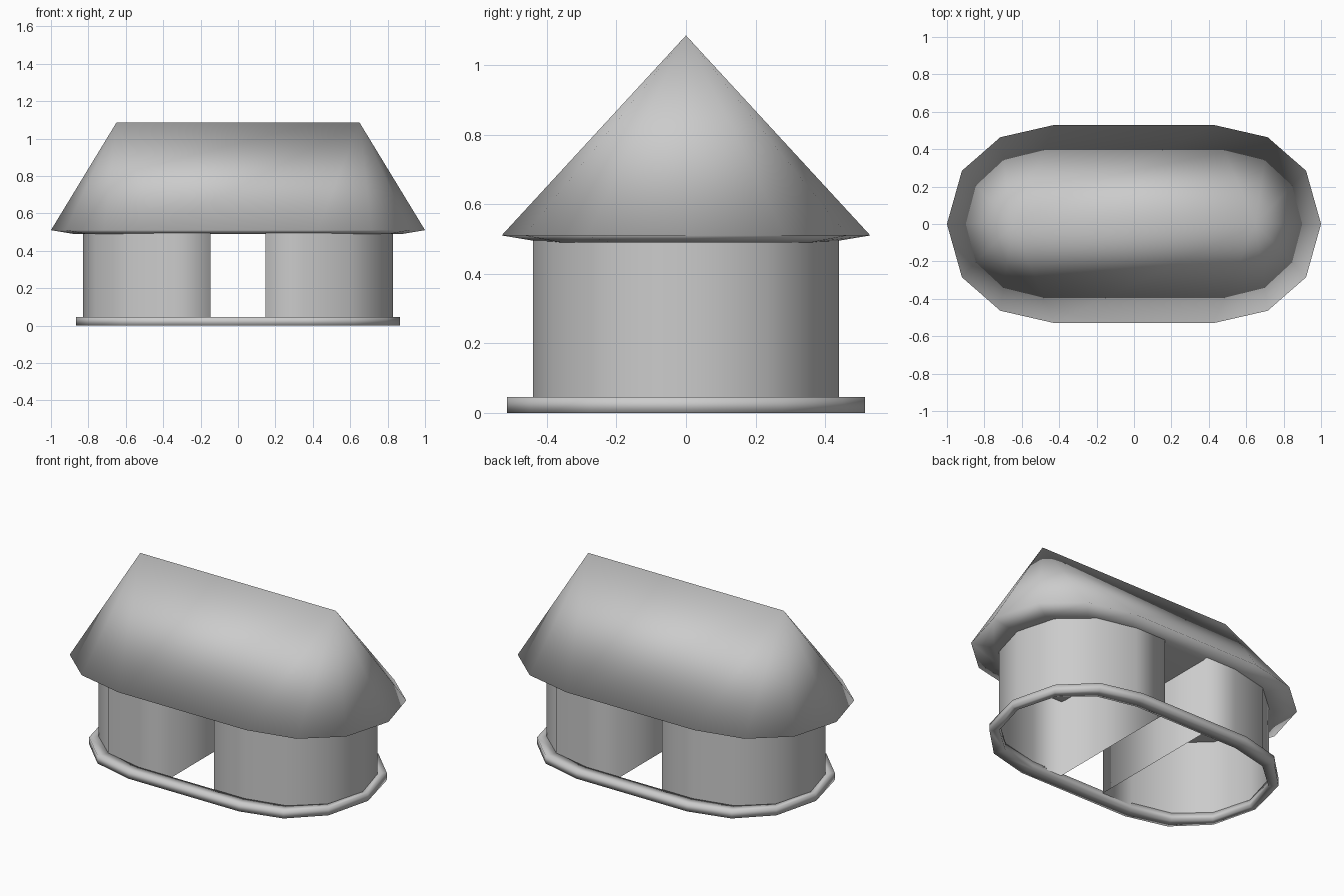
import bpy

if "Cube" in bpy.data.objects:
    bpy.data.objects.remove(bpy.data.objects["Cube"])

# Quarter outline shared by the roof, walls and plinth (unit half-sizes)
QUARTER = [(1.0, 0.0), (0.92, 0.537), (0.715, 0.875), (0.425, 1.0)]


def outline(sx, sy, z):
    """14-sided rounded plan, counter-clockwise."""
    right = [(x, y) for x, y in QUARTER]
    left = [(-x, y) for x, y in reversed(QUARTER)]
    top = right + left
    bottom = [(x, -y) for x, y in reversed(top[1:-1])]
    return [(x * sx, y * sy, z) for x, y in top + bottom]


def make(name, verts, faces):
    mesh = bpy.data.meshes.new(name)
    mesh.from_pydata(verts, [], faces)
    for p in mesh.polygons:
        p.use_smooth = True
    obj = bpy.data.objects.new(name, mesh)
    bpy.context.collection.objects.link(obj)
    return obj


def bridge(a, b, n):
    """Quads between two rings starting at vertex a and b."""
    return [(a + i, a + (i + 1) % n, b + (i + 1) % n, b + i) for i in range(n)]


N = 14

# Roof: ridge, eave, sloping soffit and flat ceiling
verts = outline(1.0, 0.53, 0.51) + outline(0.88, 0.41, 0.49)
verts += [(0.65, 0, 1.085), (-0.65, 0, 1.085)]
R, L = 2 * N, 2 * N + 1
faces = bridge(N, 0, N) + [tuple(reversed(range(N, 2 * N)))]
for i in range(N):
    j = (i + 1) % N
    xa, xb = verts[i][0], verts[j][0]
    if xa > 0 and xb > 0:
        faces.append((i, j, R))
    elif xa < 0 and xb < 0:
        faces.append((i, j, L))
    elif xa > 0:
        faces.append((i, j, L, R))
    else:
        faces.append((i, j, R, L))
make("roof", verts, faces)

# Walls: two D-shaped rooms with an open passage between them
for name, side in (("right_room_wall", 1), ("left_room_wall", -1)):
    half = [(x * 0.83, y * 0.44) for x, y in QUARTER] + [(0.148, 0.44)]
    plan = [(x, -y) for x, y in reversed(half[1:])] + half
    n = len(plan)
    verts = [(side * x, y, z) for z in (0.03, 0.495) for x, y in plan]
    faces = bridge(0, n, n)
    if side < 0:
        faces = [tuple(reversed(f)) for f in faces]
    make(name, verts, faces)

# Plinth: low ring under the walls
verts = (outline(0.865, 0.515, 0) + outline(0.865, 0.515, 0.045)
         + outline(0.825, 0.44, 0.045) + outline(0.825, 0.44, 0))
faces = []
for k in range(4):
    faces += bridge(k * N, ((k + 1) % 4) * N, N)
make("plinth", verts, faces)
